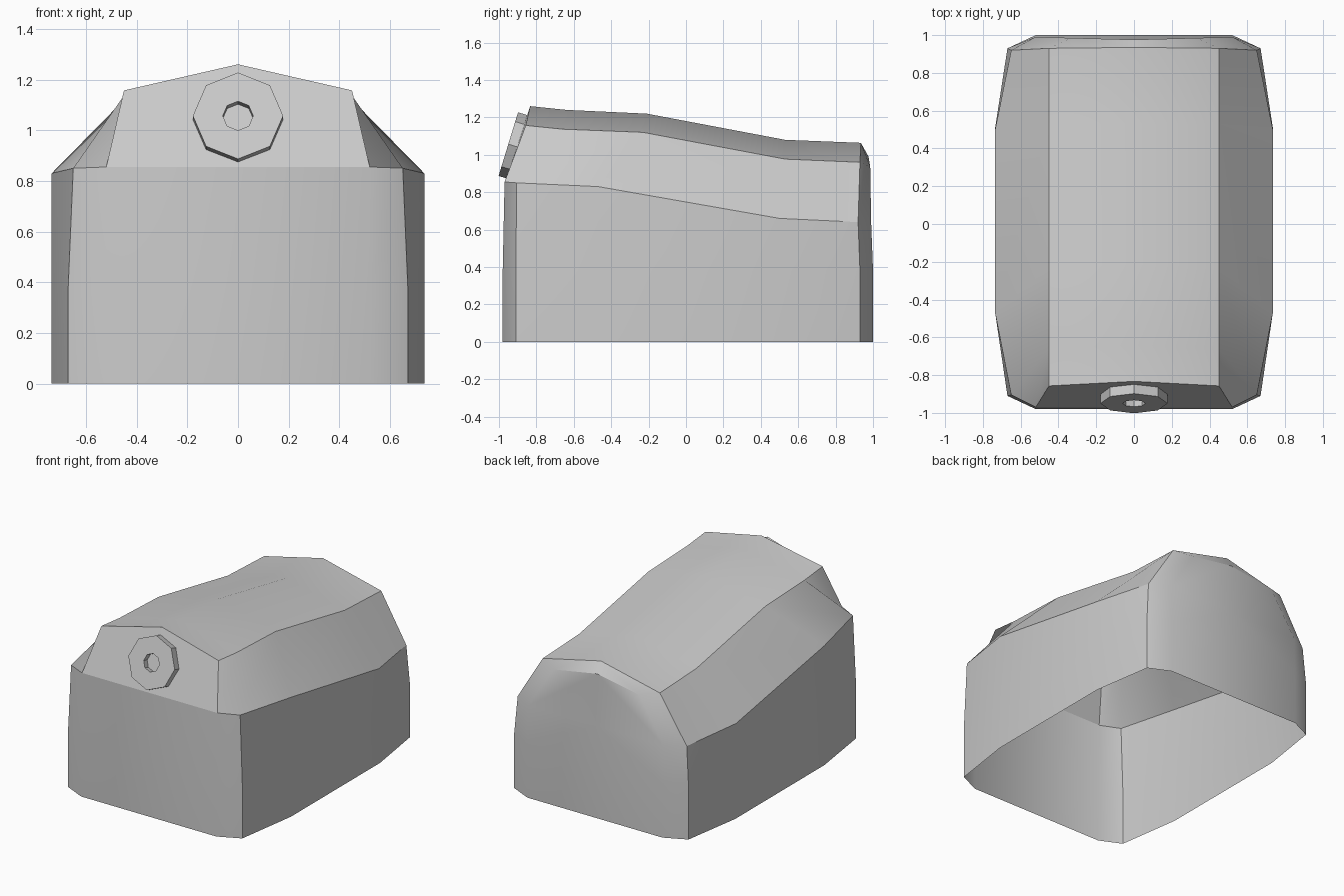
import bpy
import bmesh
from math import radians, sin, cos, pi
from mathutils import Matrix

cube = bpy.data.objects.get("Cube")
if cube:
    bpy.data.objects.remove(cube, do_unlink=True)

grey = bpy.data.materials.new("plain grey")
grey.use_nodes = True
colour = (0.6, 0.6, 0.6, 1)
grey.diffuse_color = colour
grey.node_tree.nodes["Principled BSDF"].inputs["Base Color"].default_value = colour


def finish(bm, name, flat=lambda face: False):
    """Orient the faces outward, link the object and shade it."""
    bmesh.ops.recalc_face_normals(bm, faces=bm.faces)
    if bm.calc_volume(signed=True) < 0:
        bmesh.ops.reverse_faces(bm, faces=bm.faces)
    mesh = bpy.data.meshes.new(name)
    bm.to_mesh(mesh)
    bm.free()
    mesh.materials.append(grey)
    obj = bpy.data.objects.new(name, mesh)
    bpy.context.collection.objects.link(obj)
    bpy.ops.object.select_all(action="DESELECT")
    obj.select_set(True)
    bpy.context.view_layer.objects.active = obj
    bpy.ops.object.shade_smooth_by_angle(angle=radians(30))
    for face in mesh.polygons:
        if flat(face):
            face.use_smooth = False
    return obj


# Half outlines from the front centre round to the back centre
base = [(0, -.98, 0), (.52, -.98, 0), (.67, -.91, 0), (.735, -.47, 0),
        (.735, .51, 0), (.67, .93, 0), (.52, 1, 0), (0, 1, 0)]
middle = [(x, y, .38) for x, y, z in base]
rim = [(0, -.97, .855), (.52, -.97, .855), (.65, -.905, .85), (.735, -.47, .83),
       (.735, .5, .66), (.65, .92, .64), (.52, .99, .635), (0, .99, .635)]
shoulder = [(0, -.833, 1.26), (.45, -.857, 1.157), (.45, -.66, 1.137), (.45, -.23, 1.12),
            (.45, .53, .977), (.45, .93, .96), (.33, .985, .936), (0, .976, .99)]
ridge = [(0, -.64, 1.24), (0, -.21, 1.22), (0, .53, 1.08), (0, .935, 1.064)]

# Body shell: walls, sloping sides and roof, open underneath
bm = bmesh.new()
rings = [[bm.verts.new(p) for p in ring] for ring in (base, middle, rim, shoulder)]
for low, high in zip(rings, rings[1:]):
    for i in range(len(low) - 1):
        bm.faces.new((low[i], low[i + 1], high[i + 1], high[i]))
top = rings[-1]
spine = [top[0]] + [bm.verts.new(p) for p in ridge] + [top[-1]]
for i in range(len(spine) - 1):
    bm.faces.new((spine[i], top[i + 1], top[i + 2], spine[i + 1]))
bmesh.ops.mirror(bm, geom=bm.verts[:] + bm.edges[:] + bm.faces[:],
                 axis="X", merge_dist=0.001)
finish(bm, "body_shell",
       flat=lambda f: f.normal.y < -.8 and f.normal.z > .2)

# Eight-sided front knob with a recessed centre
bm = bmesh.new()
loops = []
for radius, height in ((.178, -.06), (.178, 0), (.06, 0), (.06, -.04)):
    loops.append([bm.verts.new((radius * cos(k * pi / 4), radius * sin(k * pi / 4), height))
                  for k in range(8)])
for a, b in zip(loops, loops[1:]):
    for k in range(8):
        n = (k + 1) % 8
        bm.faces.new((a[k], a[n], b[n], b[k]))
bm.faces.new(loops[0])
bm.faces.new(loops[-1])
bm.transform(Matrix.Translation((0, -.95, 1.057)) @ Matrix.Rotation(radians(73), 4, "X"))
finish(bm, "front_knob", flat=lambda f: True)
